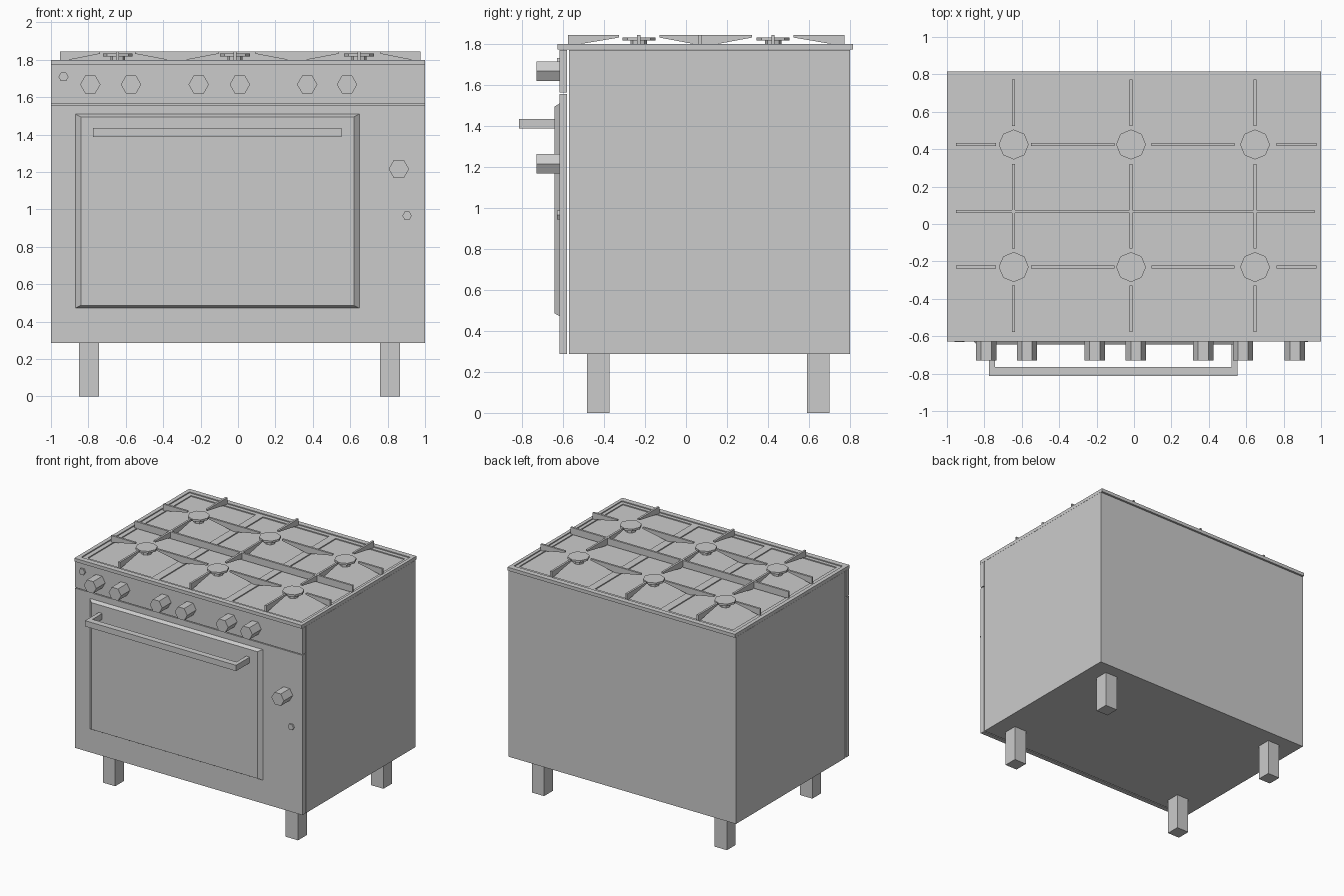
import bpy, bmesh
from math import radians
from mathutils import Matrix, Vector

if "Cube" in bpy.data.objects:
    bpy.data.objects.remove(bpy.data.objects["Cube"])


def finish(name, bm):
    bmesh.ops.recalc_face_normals(bm, faces=bm.faces)
    me = bpy.data.meshes.new(name)
    bm.to_mesh(me)
    bm.free()
    ob = bpy.data.objects.new(name, me)
    bpy.context.collection.objects.link(ob)
    return ob


def add_box(bm, x0, x1, y0, y1, z0, z1):
    m = Matrix.Translation(((x0 + x1) / 2, (y0 + y1) / 2, (z0 + z1) / 2))
    m = m @ Matrix.Diagonal((x1 - x0, y1 - y0, z1 - z0, 1))
    return bmesh.ops.create_cube(bm, size=1, matrix=m)["verts"]


def box(name, *dims):
    bm = bmesh.new()
    add_box(bm, *dims)
    return finish(name, bm)


def prism(name, sides, r, loc, depth, rot=None):
    bm = bmesh.new()
    m = Matrix.Translation(loc) @ (rot or Matrix())
    bmesh.ops.create_cone(bm, cap_ends=True, segments=sides, radius1=r,
                          radius2=r, depth=depth, matrix=m)
    return finish(name, bm)


def cut(ob, cutter):
    mod = ob.modifiers.new("cut", "BOOLEAN")
    mod.operation = "DIFFERENCE"
    mod.solver = "EXACT"
    mod.object = cutter
    bpy.context.view_layer.objects.active = ob
    bpy.ops.object.modifier_apply(modifier=mod.name)
    bpy.data.objects.remove(cutter)


# Cabinet, front panels and legs
box("cabinet", -1, 1, -0.571, 0.80, 0.287, 1.772)
box("front_panel", -1, 1, -0.617, -0.58, 0.287, 1.557)
box("control_panel", -1, 1, -0.617, -0.58, 1.563, 1.772)
for sx, x in (("left", -0.85), ("right", 0.758)):
    for sy, y in (("front", -0.483), ("back", 0.59)):
        box(f"{sy}_{sx}_leg", x, x + 0.108, y, y + 0.11, 0, 0.287)

# Oven door with chamfered front
bm = bmesh.new()
for v in add_box(bm, -0.87, 0.65, -0.643, -0.617, 0.472, 1.51):
    if v.co.y < -0.63:
        v.co.x += 0.03 if v.co.x < 0 else -0.03
        v.co.z += 0.015 if v.co.z < 1 else -0.015
finish("oven_door", bm)

# Door handle, one U-shaped extrusion
outline = [(-0.775, -0.64), (-0.775, -0.814), (0.553, -0.814), (0.553, -0.64),
           (0.522, -0.64), (0.522, -0.765), (-0.744, -0.765), (-0.744, -0.64)]
bm = bmesh.new()
face = bm.faces.new([bm.verts.new((x, y, 1.388)) for x, y in outline])
ext = bmesh.ops.extrude_face_region(bm, geom=[face])["geom"]
bmesh.ops.translate(bm, vec=(0, 0, 0.046),
                    verts=[g for g in ext if isinstance(g, bmesh.types.BMVert)])
finish("door_handle", bm)

# Hexagonal knobs and small indicator buttons, points facing sideways
turn = Matrix.Rotation(radians(90), 4, "X") @ Matrix.Rotation(radians(90), 4, "Z")
for i, x in enumerate((-0.79, -0.572, -0.21, 0.01, 0.37, 0.583)):
    prism(f"burner_knob_{i + 1}", 6, 0.0545, (x, -0.673, 1.668), 0.114, turn)
prism("oven_knob", 6, 0.0545, (0.86, -0.673, 1.216), 0.114, turn)
prism("ignition_button", 6, 0.027, (-0.933, -0.622, 1.709), 0.016, turn)
prism("oven_light", 6, 0.025, (0.904, -0.622, 0.966), 0.016, turn)

# Cooktop with shallow recess and three wells
top = box("cooktop", -1, 1, -0.628, 0.815, 1.773, 1.80)
cut(top, box("recess_cutter", -0.968, 0.973, -0.585, 0.773, 1.792, 1.9))
for x0, x1 in ((-0.933, -0.364), (-0.30, 0.28), (0.34, 0.946)):
    cut(top, box("well_cutter", x0, x1, -0.558, 0.743, 1.784, 1.9))

# Burners
COLS, ROWS = (-0.643, -0.016, 0.647), (-0.23, 0.425)
for x in COLS:
    for y in ROWS:
        prism("burner_cap", 8, 0.08, (x, y, 1.825), 0.016)
        prism("burner_base", 8, 0.04, (x, y, 1.80), 0.036)

# Pan supports: flat on top, undersides rising towards the burners
Z0, Z1, TIP, HALF = 1.79, 1.844, 1.832, 0.008


def support(bm, axis, fixed, profile):
    rings = []
    for s in (-HALF, HALF):
        rings.append([bm.verts.new((a, fixed + s, z) if axis == "x"
                                   else (fixed + s, a, z)) for a, z in profile])
    n = len(profile)
    bm.faces.new(rings[0])
    bm.faces.new(rings[1][::-1])
    for i in range(n):
        j = (i + 1) % n
        bm.faces.new((rings[0][i], rings[0][j], rings[1][j], rings[1][i]))


def arm(bm, axis, fixed, outer, tip):
    support(bm, axis, fixed, [(outer, Z0), (tip, TIP), (tip, Z1), (outer, Z1)])


def bridge(bm, axis, fixed, a, b):
    mid = (a + b) / 2
    support(bm, axis, fixed, [(a, TIP), (mid, Z0), (b, TIP), (b, Z1), (a, Z1)])


bm = bmesh.new()
for y in ROWS:
    arm(bm, "x", y, -0.952, -0.738)
    bridge(bm, "x", y, -0.55, -0.105)
    bridge(bm, "x", y, 0.093, 0.538)
    arm(bm, "x", y, 0.976, 0.762)
for x in COLS:
    arm(bm, "y", x, -0.577, -0.328)
    bridge(bm, "y", x, -0.13, 0.322)
    arm(bm, "y", x, 0.773, 0.525)
add_box(bm, -0.952, 0.965, 0.059, 0.075, Z0, Z1)
finish("pan_supports", bm)
